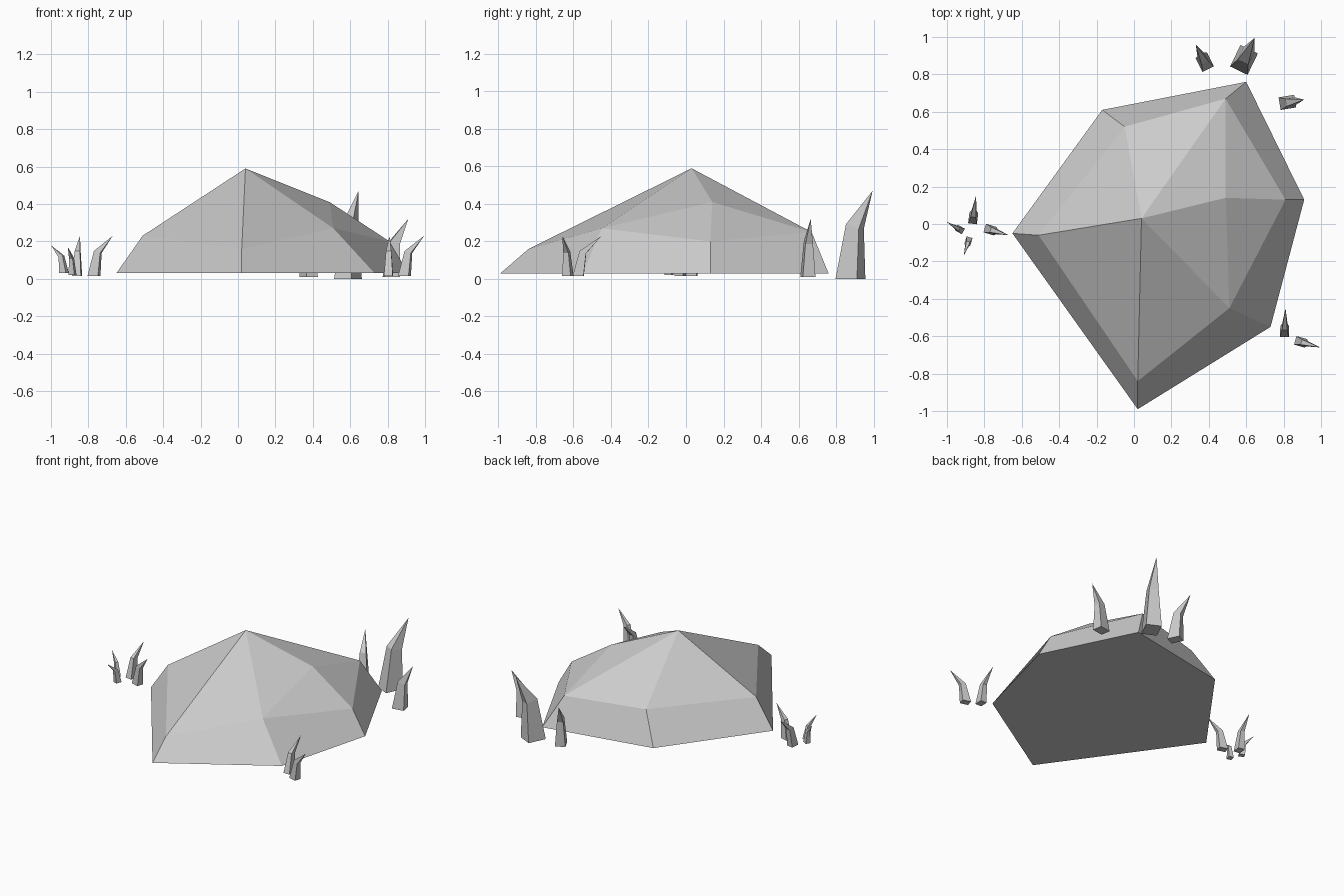
import bpy
from mathutils import Vector

cube = bpy.data.objects.get("Cube")
if cube:
    bpy.data.objects.remove(cube, do_unlink=True)

# Single grey material
grey = bpy.data.materials.new("stone grey")
grey.use_nodes = True
grey.diffuse_color = (0.6, 0.6, 0.6, 1)
grey.node_tree.nodes["Principled BSDF"].inputs["Base Color"].default_value = (0.6, 0.6, 0.6, 1)


def add_mesh(name, verts, faces):
    mesh = bpy.data.meshes.new(name)
    mesh.from_pydata([tuple(v) for v in verts], [], faces)
    mesh.materials.append(grey)
    mesh.update()
    obj = bpy.data.objects.new(name, mesh)
    bpy.context.collection.objects.link(obj)
    return obj


def band(start, count):
    """Quads joining one ring to the ring that follows it."""
    return [(start + i, start + (i + 1) % count,
             start + count + (i + 1) % count, start + count + i) for i in range(count)]


# Boulder: ground outline, bevelled shoulder ring, peak and side ridge point
ground = [(-0.65, -0.05), (0.02, -0.99), (0.73, -0.55),
          (0.91, 0.13), (0.60, 0.76), (-0.17, 0.61)]
shoulder = [(-0.51, -0.06, 0.23), (0.02, -0.84, 0.16), (0.51, -0.45, 0.27),
            (0.81, 0.13, 0.20), (0.49, 0.67, 0.25), (-0.05, 0.52, 0.24)]
peak, ridge = (0.04, 0.03, 0.59), (0.49, 0.14, 0.41)
n = len(ground)
PEAK, RIDGE = 2 * n, 2 * n + 1
west, south, southeast, east, northeast, north = range(n, 2 * n)
crown = [(west, south, PEAK), (south, southeast, PEAK), (southeast, RIDGE, PEAK),
         (southeast, east, RIDGE), (east, northeast, RIDGE),
         (RIDGE, northeast, PEAK), (northeast, north, PEAK), (north, west, PEAK)]
underside = [tuple(reversed(range(n)))]
add_mesh("boulder", [(x, y, 0.03) for x, y in ground] + shoulder + [peak, ridge],
         band(0, n) + crown + underside)


# Bent four-sided grass blade: base, narrower waist, leaning tip
def grass_blade(name, base, tip):
    base, tip = Vector(base), Vector(tip)
    height = tip.z - base.z
    lean = Vector((tip.x - base.x, tip.y - base.y, 0))
    along = lean.normalized()
    across = Vector((-along.y, along.x, 0))
    up = Vector((0, 0, height))

    def ring(centre, size):
        depth, width = 0.135 * height * size, 0.11 * height * size
        return [centre + along * depth * a + across * width * b
                for a, b in ((-1, -1), (1, -1), (1, 1), (-1, 1))]

    waist = ring(base + lean * 0.2 + up * 0.62, 0.6)
    # Tilt the waist so its outer edge sits lower
    for i in (1, 2):
        waist[i].z -= 0.05 * height
    faces = band(0, 4) + [(4 + i, 4 + (i + 1) % 4, 8) for i in range(4)] + [(3, 2, 1, 0)]
    add_mesh(name, ring(base, 1) + waist + [tip], faces)


tufts = {
    "west_grass": [((-0.93, -0.03, 0.03), (-1.0, 0.01, 0.18)),
                   ((-0.885, -0.09, 0.02), (-0.91, -0.17, 0.17)),
                   ((-0.86, 0.03, 0.015), (-0.845, 0.15, 0.23)),
                   ((-0.77, -0.03, 0.015), (-0.67, -0.06, 0.23))],
    "southeast_grass": [((0.89, -0.63, 0.015), (0.995, -0.66, 0.23)),
                        ((0.805, -0.575, 0.015), (0.81, -0.45, 0.23))],
    "north_grass": [((0.82, 0.65, 0.01), (0.91, 0.665, 0.32)),
                    ((0.588, 0.877, 0), (0.645, 0.995, 0.47)),
                    ((0.378, 0.865, 0.01), (0.33, 0.96, 0.32))],
}
for tuft, blades in tufts.items():
    for i, (base, tip) in enumerate(blades, 1):
        grass_blade(f"{tuft}_blade_{i}", base, tip)
